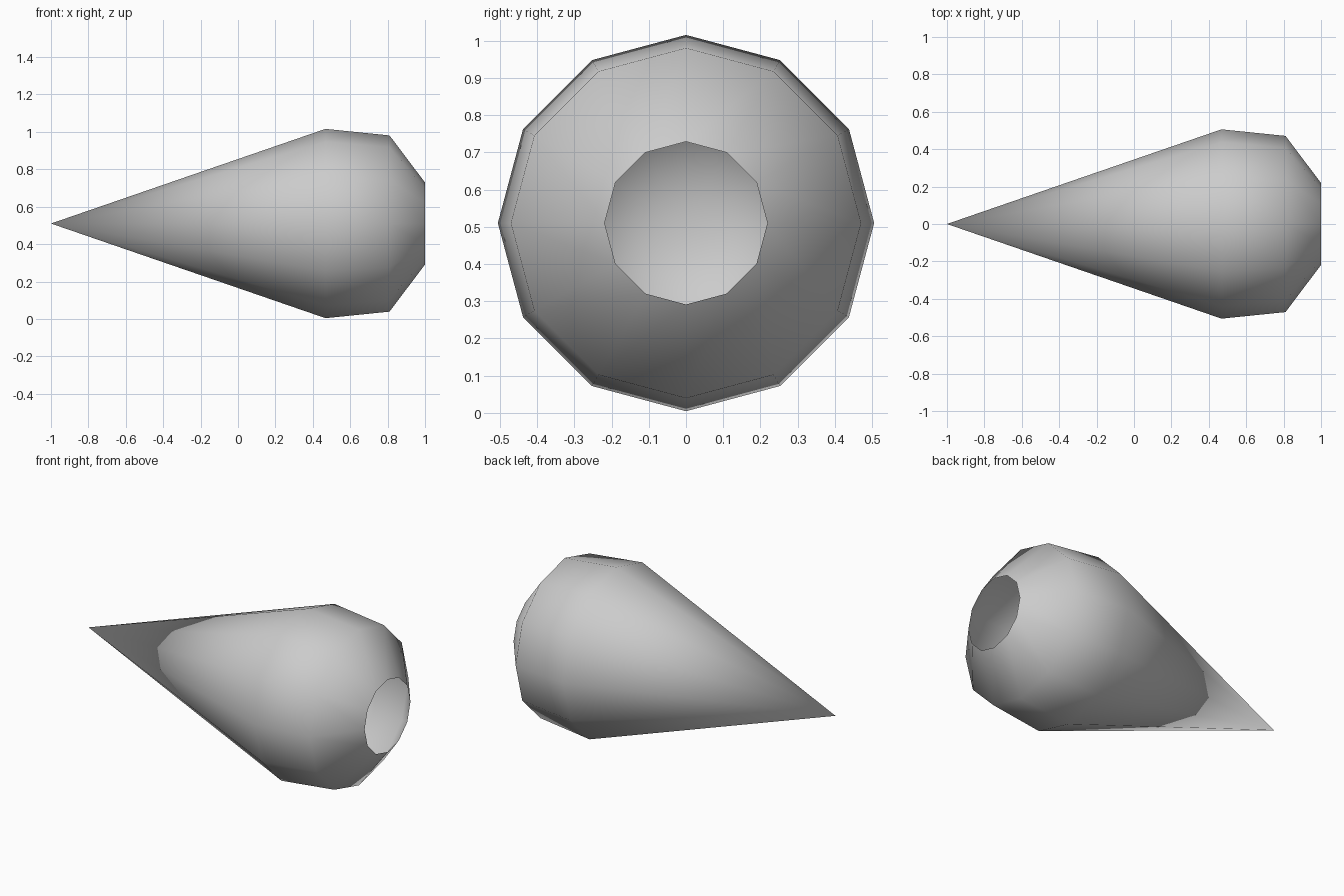
import bpy
import bmesh
import math
from mathutils import Vector

default_cube = bpy.data.objects.get("Cube")
if default_cube:
    bpy.data.objects.remove(default_cube, do_unlink=True)

SIDES = 12
CENTRE_Z = 0.51

# Plain grey surface
grey = bpy.data.materials.new("light_grey")
grey.use_nodes = True
colour = (0.6, 0.6, 0.6, 1.0)
grey.diffuse_color = colour
grey.node_tree.nodes["Principled BSDF"].inputs["Base Color"].default_value = colour

# Half profile from the pointed tip to the open mouth: (x, radius)
profile = [(-1.0, 0.0), (0.468, 0.506), (0.81, 0.471), (1.0, 0.219)]

# Spin the profile round the x axis into a hollow shell
bm = bmesh.new()
points = [bm.verts.new((x, 0, r)) for x, r in profile]
edges = [bm.edges.new(pair) for pair in zip(points, points[1:])]
bmesh.ops.spin(bm, geom=points + edges, cent=(0, 0, 0), axis=(1, 0, 0),
               angle=math.tau, steps=SIDES, use_duplicate=False)
bmesh.ops.remove_doubles(bm, verts=bm.verts[:], dist=0.001)
bmesh.ops.dissolve_degenerate(bm, edges=bm.edges[:], dist=0.0001)
bmesh.ops.recalc_face_normals(bm, faces=bm.faces[:])

# Keep every face pointing away from the axis
for face in bm.faces:
    middle = face.calc_center_median()
    if face.normal.dot(Vector((0, middle.y, middle.z))) < 0:
        face.normal_flip()
    face.smooth = True
bmesh.ops.translate(bm, verts=bm.verts[:], vec=(0, 0, CENTRE_Z))

mesh = bpy.data.meshes.new("cone_shell")
bm.to_mesh(mesh)
bm.free()
mesh.materials.append(grey)
shell = bpy.data.objects.new("cone_shell", mesh)
bpy.context.collection.objects.link(shell)
